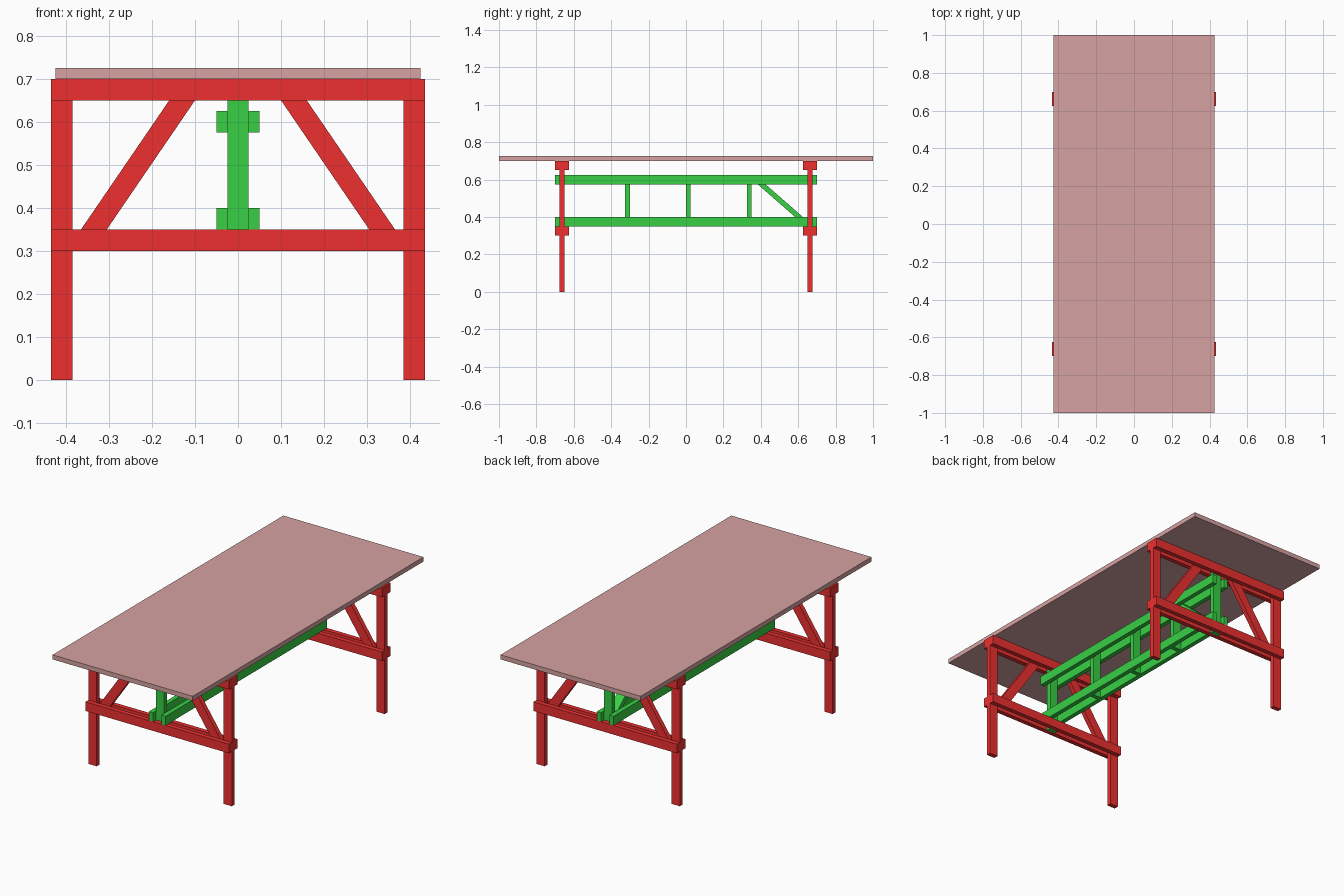
import bpy

if "Cube" in bpy.data.objects:
    bpy.data.objects.remove(bpy.data.objects["Cube"])


def material(name, color):
    m = bpy.data.materials.new(name)
    m.diffuse_color = (*color, 1)
    m.use_nodes = True
    m.node_tree.nodes["Principled BSDF"].inputs["Base Color"].default_value = m.diffuse_color
    return m


RED = material("red_paint", (0.85, 0.03, 0.03))
GREEN = material("green_paint", (0.04, 0.63, 0.06))
ROSE = material("rose_top", (0.68, 0.36, 0.36))


def mesh_object(name, verts, mat):
    # verts: four bottom corners in a ring, then four top corners
    faces = [(3, 2, 1, 0), (4, 5, 6, 7), (0, 1, 5, 4),
             (1, 2, 6, 5), (2, 3, 7, 6), (3, 0, 4, 7)]
    me = bpy.data.meshes.new(name)
    me.from_pydata(verts, [], faces)
    me.materials.append(mat)
    ob = bpy.data.objects.new(name, me)
    bpy.context.collection.objects.link(ob)
    return ob


def board(name, bottom, top, size, mat):
    """Board with level-cut ends, running between two centre points."""
    hx, hy = size[0] / 2, size[1] / 2
    ring = [(-hx, -hy), (hx, -hy), (hx, hy), (-hx, hy)]
    verts = [(x + dx, y + dy, z) for x, y, z in (bottom, top) for dx, dy in ring]
    return mesh_object(name, verts, mat)


T = 0.025        # board thickness
FRAME_Y = 0.6625  # trestle centre

# Table top
board("table_top", (0, 0, 0.70), (0, 0, 0.725), (0.85, 2.0), ROSE)

for end, y in (("front", -FRAME_Y), ("back", FRAME_Y)):
    # Paired cross rails sandwiching the legs
    for level, z in (("lower", 0.30), ("upper", 0.65)):
        for face, dy in (("outer", -T), ("inner", T)):
            board(f"{end}_{level}_{face}_rail", (0, y + dy, z),
                  (0, y + dy, z + 0.05), (0.87, T), RED)
    # Legs and sloping braces
    for side, s in (("left", -1), ("right", 1)):
        board(f"{end}_{side}_leg", (s * 0.41, y, 0), (s * 0.41, y, 0.70),
              (0.05, T), RED)
        slope = 0.205 / 0.30
        z0, z1 = 0.325, 0.70
        board(f"{end}_{side}_brace",
              (s * (0.335 - (z0 - 0.35) * slope), y, z0),
              (s * (0.335 - (z1 - 0.35) * slope), y, z1), (0.06, T), RED)
    # Centre post held by the cross rails
    board(f"{end}_centre_post", (0, y, 0.30), (0, y, 0.70), (0.05, T), GREEN)

# Long stretcher rails, in pairs
for level, z in (("lower", 0.35), ("upper", 0.575)):
    for side, s in (("left", -1), ("right", 1)):
        board(f"{level}_{side}_stretcher", (s * 0.0375, 0, z),
              (s * 0.0375, 0, z + 0.05), (T, 1.4), GREEN)

# Spacer posts between the stretchers
for i in range(3):
    y = -0.3125 + 0.325 * i
    board(f"spacer_post_{i + 1}", (0, y, 0.35), (0, y, 0.625), (0.05, T), GREEN)

# Diagonal brace in the back bay
slope = 0.20 / 0.175
board("stretcher_brace", (0, 0.604 + 0.035 * slope, 0.365),
      (0, 0.404 - 0.035 * slope, 0.61), (0.05, 0.042), GREEN)
